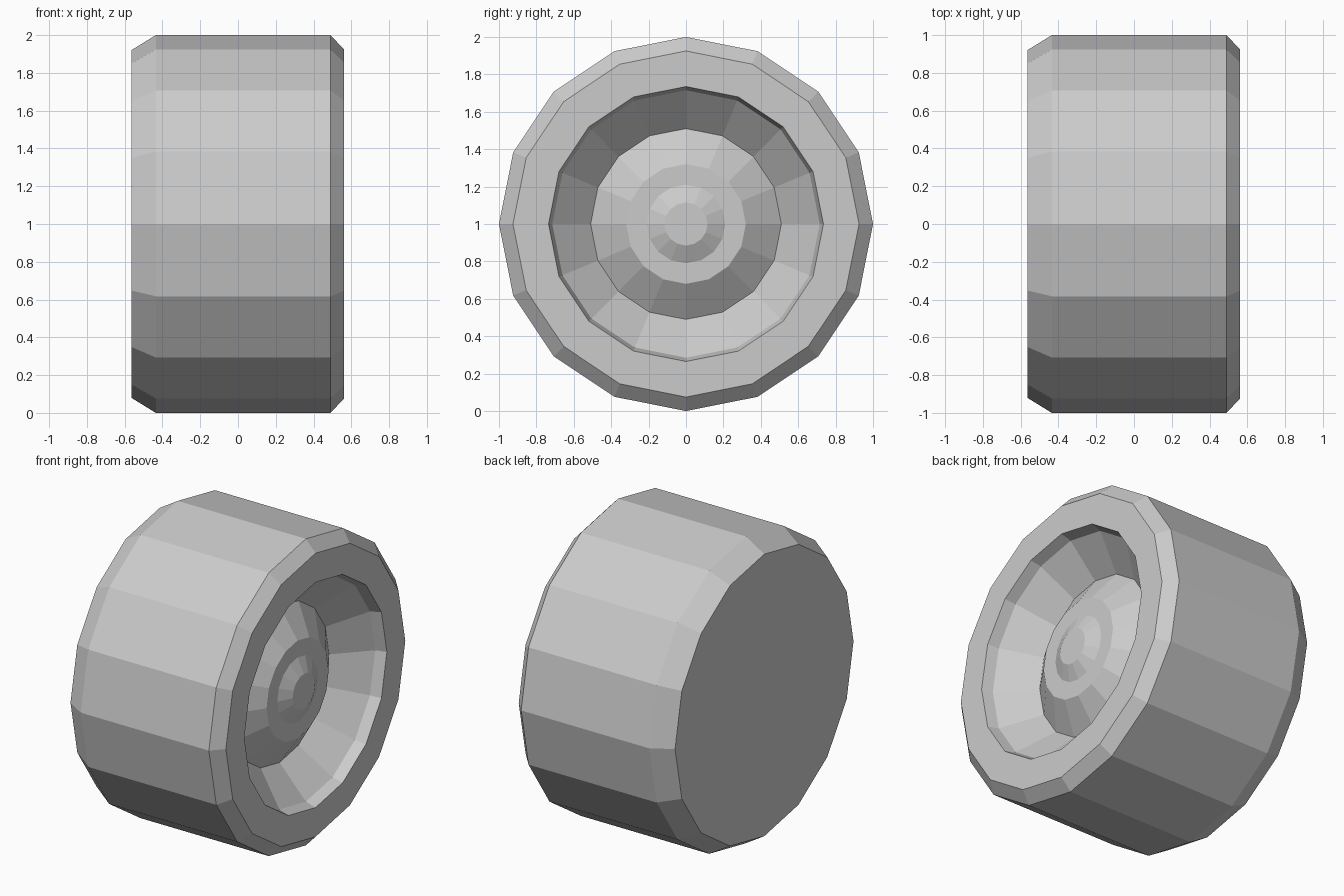
import bpy, bmesh
from math import sin, cos, pi

if "Cube" in bpy.data.objects:
    bpy.data.objects.remove(bpy.data.objects["Cube"])

SIDES = 16

def lathe(name, profile):
    """Revolve (x, radius) points around the wheel axle; the ends get flat caps."""
    bm = bmesh.new()
    rings = []
    for x, r in profile:
        rings.append([bm.verts.new((x, r * sin(2 * pi * i / SIDES),
                                    1 + r * cos(2 * pi * i / SIDES)))
                      for i in range(SIDES)])
    for a, b in zip(rings, rings[1:]):
        for i in range(SIDES):
            j = (i + 1) % SIDES
            bm.faces.new((a[i], a[j], b[j], b[i]))
    bm.faces.new(rings[0])
    bm.faces.new(rings[-1])
    bmesh.ops.recalc_face_normals(bm, faces=bm.faces)
    mesh = bpy.data.meshes.new(name)
    bm.to_mesh(mesh)
    bm.free()
    obj = bpy.data.objects.new(name, mesh)
    bpy.context.collection.objects.link(obj)
    return obj

# Tyre, dished rim and raised hub as one closed low-poly turned shape
lathe("wheel", [
    (-0.565, 0.92), (-0.435, 1.0), (0.49, 1.0), (0.56, 0.925),   # tyre
    (0.56, 0.735), (0.49, 0.715), (0.30, 0.51),                  # rim dish
    (0.43, 0.32), (0.43, 0.21), (0.475, 0.115),                  # hub and cap
])
